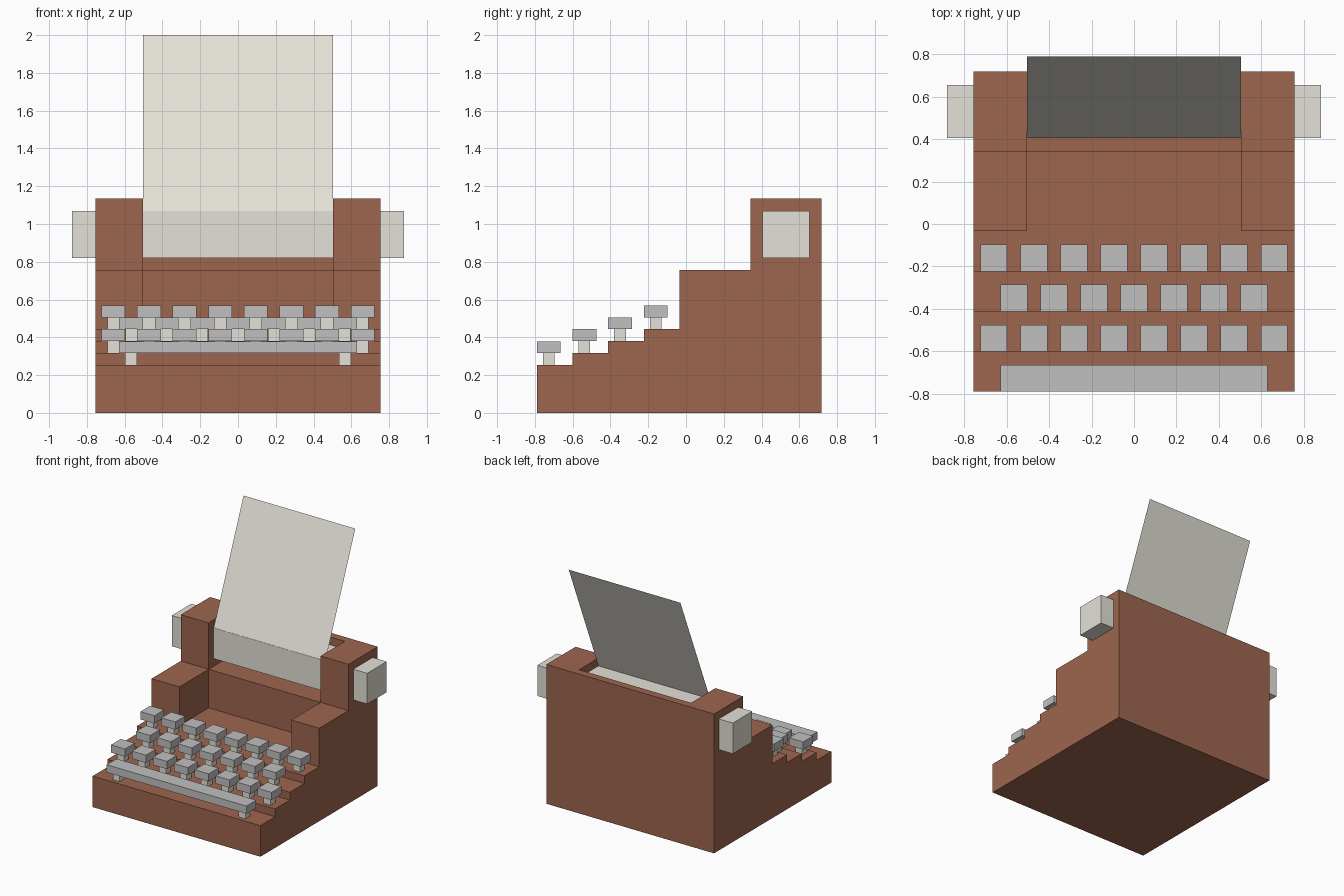
import bpy, bmesh
from mathutils import Vector

if "Cube" in bpy.data.objects:
    bpy.data.objects.remove(bpy.data.objects["Cube"])


def material(name, srgb):
    mat = bpy.data.materials.new(name)
    mat.diffuse_color = [((c / 255 + 0.055) / 1.055) ** 2.4 for c in srgb] + [1]
    mat.use_nodes = True
    mat.node_tree.nodes["Principled BSDF"].inputs["Base Color"].default_value = mat.diffuse_color
    return mat


BROWN = material("brown_case", (157, 101, 78))
CREAM = material("cream", (227, 225, 215))
GREY = material("grey_keys", (192, 192, 192))


def finish(name, bm, mat):
    bmesh.ops.recalc_face_normals(bm, faces=bm.faces)
    mesh = bpy.data.meshes.new(name)
    bm.to_mesh(mesh)
    bm.free()
    mesh.materials.append(mat)
    obj = bpy.data.objects.new(name, mesh)
    bpy.context.collection.objects.link(obj)
    return obj


def box(name, x, y, z, mat):
    """Box from (min, max) ranges on each axis."""
    bm = bmesh.new()
    bmesh.ops.create_cube(bm, size=1)
    for v in bm.verts:
        v.co = Vector([r[0] if c < 0 else r[1] for c, r in zip(v.co, (x, y, z))])
    return finish(name, bm, mat)


def prism(name, profile, half_width, mat):
    """Side profile of (y, z) points extruded along x."""
    bm = bmesh.new()
    face = bm.faces.new([bm.verts.new((-half_width, y, z)) for y, z in profile])
    out = bmesh.ops.extrude_face_region(bm, geom=[face])
    verts = [g for g in out["geom"] if isinstance(g, bmesh.types.BMVert)]
    bmesh.ops.translate(bm, vec=(2 * half_width, 0, 0), verts=verts)
    return finish(name, bm, mat)


# Stepped case
STEP_Z = [0.253, 0.317, 0.38, 0.443]
STEP_Y = [-0.79, -0.601, -0.412, -0.223, -0.034]
profile = [(0.718, 0), (STEP_Y[0], 0)]
for i, z in enumerate(STEP_Z):
    profile += [(STEP_Y[i], z), (STEP_Y[i + 1], z)]
profile += [(-0.034, 0.757), (0.342, 0.757), (0.342, 1.134), (0.718, 1.134)]
case = prism("case", profile, 0.755, BROWN)

# Recess between the two side towers, leaving a thin back wall
cutter = prism("recess_cutter",
               [(-0.12, 0.443), (0.342, 0.443), (0.342, 0.757),
                (0.655, 0.757), (0.655, 1.4), (-0.12, 1.4)], 0.504, BROWN)
cutter.hide_render = True
cut = case.modifiers.new("recess", "BOOLEAN")
cut.operation = "DIFFERENCE"
cut.solver = "EXACT"
cut.object = cutter
bpy.context.view_layer.objects.active = case
bpy.ops.object.modifier_apply(modifier=cut.name)
bpy.data.objects.remove(cutter)

# Square roller through the towers
box("roller", (-0.88, 0.88), (0.405, 0.655), (0.82, 1.07), CREAM)

# Paper leaning back from the front edge of the roller
bm = bmesh.new()
bm.faces.new([bm.verts.new(p) for p in
              [(-0.503, 0.407, 1.07), (0.503, 0.407, 1.07),
               (0.503, 0.79, 2.0), (-0.503, 0.79, 2.0)]])
paper = finish("paper", bm, CREAM)
if paper.data.polygons[0].normal.y > 0:
    paper.data.flip_normals()


# Keys: grey caps on small cream stems
def stem(name, x, step):
    y, z = STEP_Y[step] + 0.063, STEP_Z[step]
    box(name, (x - 0.031, x + 0.031), (y - 0.031, y + 0.031), (z, z + 0.063), CREAM)


def cap(name, x0, x1, step):
    y, z = STEP_Y[step], STEP_Z[step] + 0.063
    box(name, (x0, x1), (y, y + 0.126), (z, z + 0.063), GREY)


for step, count in ((1, 8), (2, 7), (3, 8)):
    for i in range(count):
        x = (i - (count - 1) / 2) * 0.1886
        stem(f"key_stem_{step}_{i}", x, step)
        cap(f"key_cap_{step}_{i}", x - 0.063, x + 0.063, step)

# Space bar on two stems
for side in (-1, 1):
    stem(f"space_bar_stem_{side}", side * 0.566, 0)
cap("space_bar", -0.629, 0.629, 0)
